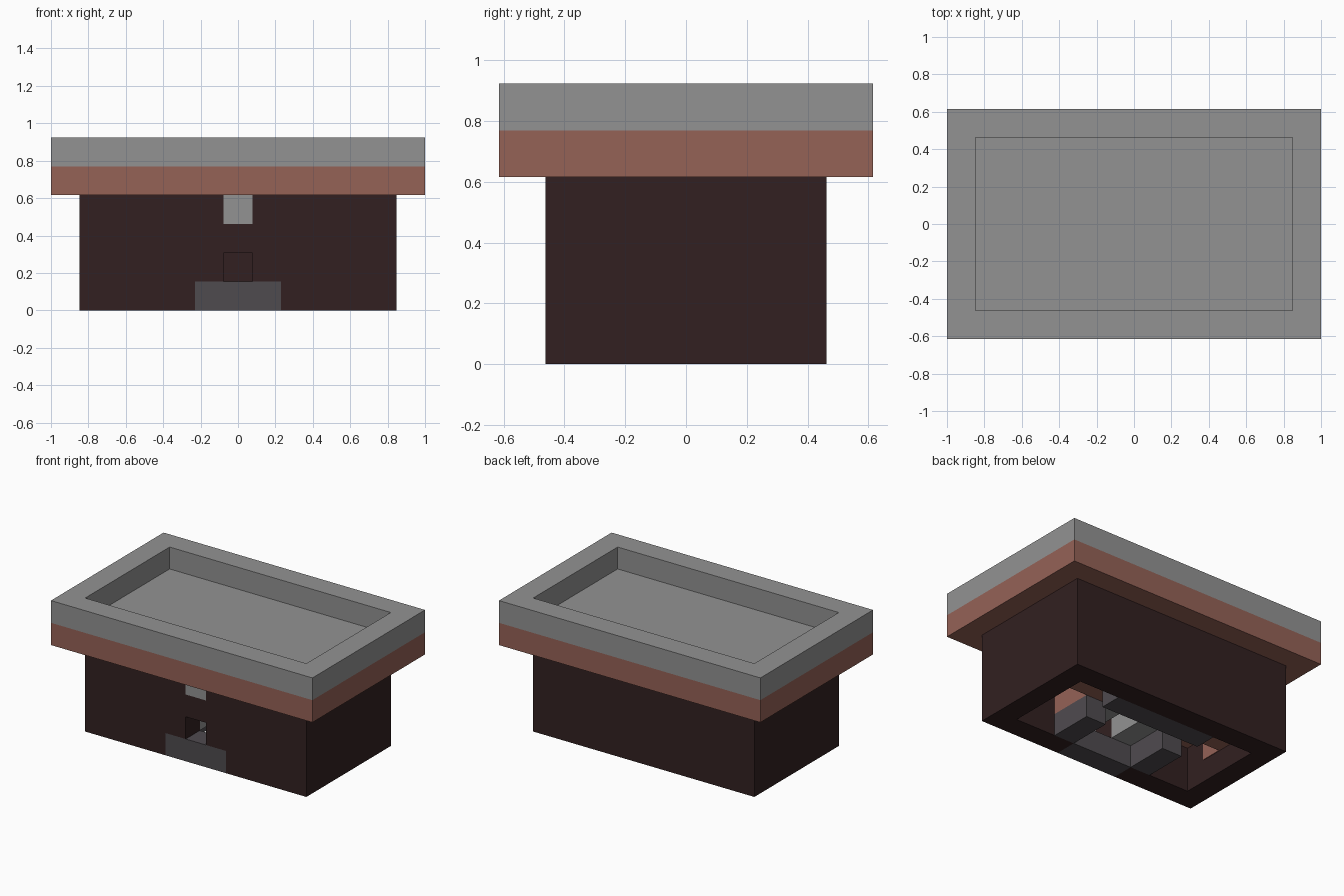
import bpy
import bmesh

cube = bpy.data.objects.get("Cube")
if cube:
    bpy.data.objects.remove(cube, do_unlink=True)

U = 2 / 13  # side of one building block


def material(name, colour):
    mat = bpy.data.materials.new(name)
    mat.use_nodes = True
    mat.diffuse_color = (*colour, 1)
    mat.node_tree.nodes["Principled BSDF"].inputs["Base Color"].default_value = (*colour, 1)
    return mat


stone = material("light stone grey", (0.29, 0.29, 0.29))
clay = material("clay brown", (0.3, 0.122, 0.094))
dark = material("dark brown", (0.032, 0.0145, 0.015))
iron = material("iron grey", (0.078, 0.07, 0.078))


def block(name, mat, x, y, z, recess=None):
    """Box from ranges in block units; recess = (rim width, depth) sinks the top."""
    bm = bmesh.new()
    bmesh.ops.create_cube(bm, size=1)
    for v in bm.verts:
        v.co = [(r[0] + (c + 0.5) * (r[1] - r[0])) * U for c, r in zip(v.co, (x, y, z))]
    if recess:
        bm.normal_update()
        top = max(bm.faces, key=lambda f: f.calc_center_median().z)
        bmesh.ops.inset_region(bm, faces=[top], thickness=recess[0] * U, use_even_offset=True)
        floor = bmesh.ops.extrude_discrete_faces(bm, faces=[top])["faces"][0]
        for v in floor.verts:
            v.co.z -= recess[1] * U
    mesh = bpy.data.meshes.new(name)
    bm.to_mesh(mesh)
    bm.free()
    mesh.materials.append(mat)
    obj = bpy.data.objects.new(name, mesh)
    bpy.context.collection.objects.link(obj)


def pair(name, mat, x, y, z):
    """The same block on both sides of the middle."""
    block("left_" + name, mat, x, y, z)
    block("right_" + name, mat, (-x[1], -x[0]), y, z)


# Overhanging top: clay slab and sunken stone tray
block("clay_slab", clay, (-6.5, 6.5), (-4, 4), (4, 5))
block("stone_tray", stone, (-6.5, 6.5), (-4, 4), (5, 6), recess=(1, 0.985))

# Hollow base walls
block("back_wall", dark, (-4.5, 4.5), (2, 3), (0, 4))
pair("end_wall", dark, (4.5, 5.5), (-3, 3), (0, 4))
pair("front_wall_upper", dark, (0.5, 4.5), (-3, -2), (1, 4))
pair("front_wall_lower", dark, (1.5, 4.5), (-3, -2), (0, 1))
block("front_lintel", dark, (-0.5, 0.5), (-3, -2), (2, 3))

# Details in the front wall
block("front_keystone", stone, (-0.5, 0.5), (-3, -2), (3, 4))
block("front_doorstep", iron, (-1.5, 1.5), (-3, -2), (0, 1))

# Iron frame around the pit under the base
pair("frame_side", iron, (1.5, 2.5), (-2, 0), (0, 1))
block("frame_back", iron, (-2.5, 2.5), (1, 2), (0, 1))

# Stone flue walls and cover inside the base
pair("flue_wall", stone, (0.5, 1.5), (-2, 2), (1, 2))
block("flue_cover", stone, (-1.5, 1.5), (-2, 2), (2, 4))

# Clay filling at both ends
pair("clay_core", clay, (1.5, 2.5), (-2, 2), (1, 4))
pair("clay_back_fill", clay, (2.5, 4.5), (0, 2), (1, 4))
pair("clay_ceiling", clay, (2.5, 4.5), (-2, 0), (2, 4))
pair("clay_end_panel", clay, (4.47, 4.5), (-1, 0), (1, 2))
